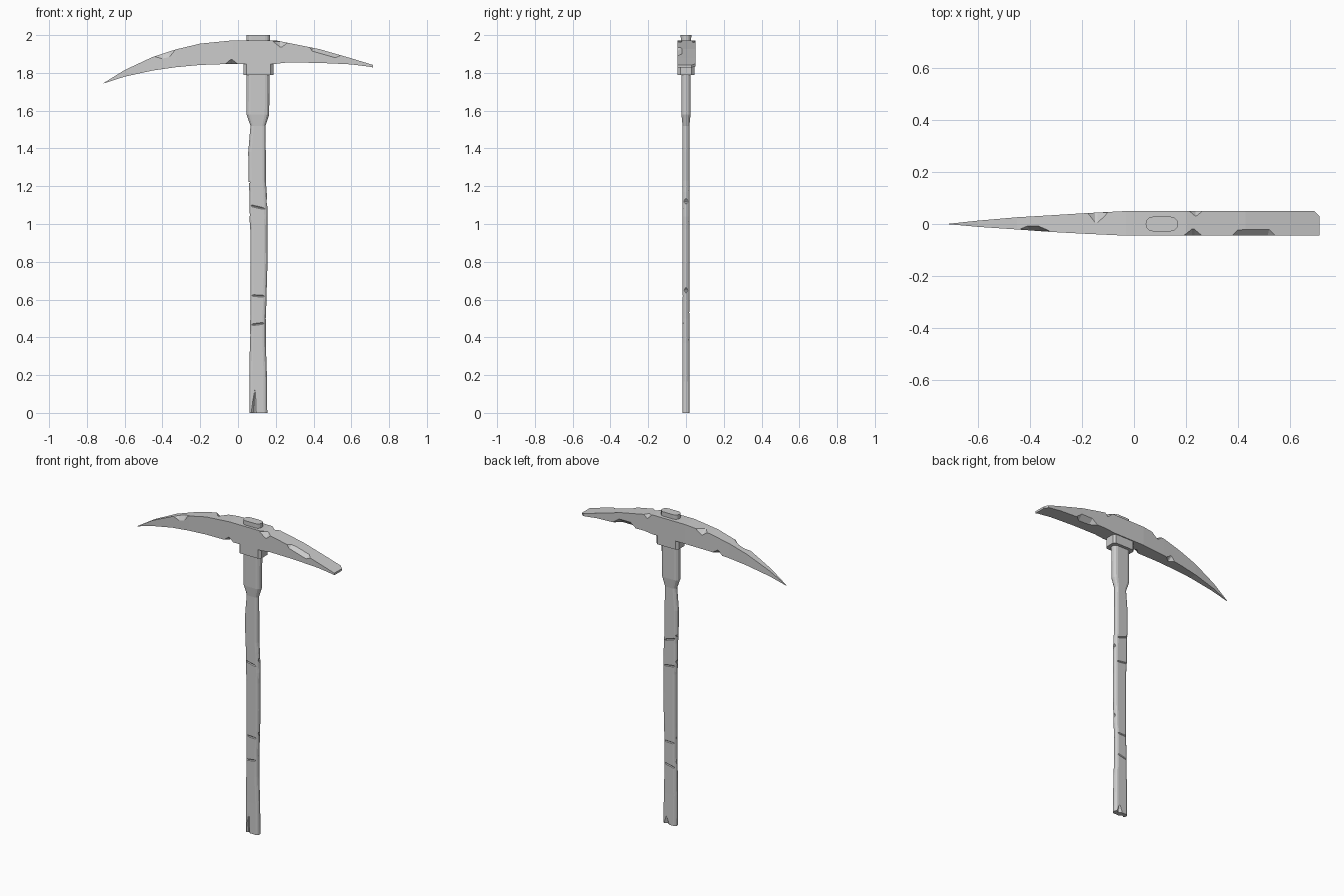
import bpy, bmesh, math
from mathutils import Vector, Matrix

if "Cube" in bpy.data.objects:
    bpy.data.objects.remove(bpy.data.objects["Cube"], do_unlink=True)

GREY = (0.6, 0.6, 0.6, 1)
grey = bpy.data.materials.new("plain grey")
grey.use_nodes = True
grey.diffuse_color = GREY
grey.node_tree.nodes["Principled BSDF"].inputs["Base Color"].default_value = GREY


def finish(bm, name):
    bmesh.ops.recalc_face_normals(bm, faces=bm.faces)
    mesh = bpy.data.meshes.new(name)
    bm.to_mesh(mesh)
    bm.free()
    mesh.materials.append(grey)
    ob = bpy.data.objects.new(name, mesh)
    bpy.context.collection.objects.link(ob)
    return ob


def loft(name, rings):
    """Skin equal-length rings of points and cap both ends."""
    bm = bmesh.new()
    loops = [[bm.verts.new(p) for p in ring] for ring in rings]
    n = len(loops[0])
    for a, b in zip(loops, loops[1:]):
        for i in range(n):
            j = (i + 1) % n
            bm.faces.new((a[i], a[j], b[j], b[i]))
    bm.faces.new(loops[0])
    bm.faces.new(loops[-1])
    return finish(bm, name)


def section(z, x0, x1, hy, r, seg):
    """Horizontal rectangle with rounded corners."""
    pts = []
    corners = ((x1 - r, hy - r), (x0 + r, hy - r), (x0 + r, r - hy), (x1 - r, r - hy))
    for k, (cx, cy) in enumerate(corners):
        for s in range(seg + 1):
            a = math.pi / 2 * (k + s / seg)
            pts.append((cx + r * math.cos(a), cy + r * math.sin(a), z))
    return pts


def carve(ob, chips):
    """Cut faceted chips, given as centre, radii, flat share and tilt."""
    for centre, (rx, ry, rz), flat, tilt in chips:
        bm = bmesh.new()
        turn = Matrix.Rotation(math.radians(tilt), 3, 'Y')
        f = rx * flat
        for s in (-1, 1):
            pts = [(s * rx, 0, 0)]
            for t in (-1, 1):
                pts += [(s * f, t * ry, 0), (s * f, 0, t * rz)]
            for p in pts:
                bm.verts.new(Vector(centre) + turn @ Vector(p))
        bmesh.ops.convex_hull(bm, input=bm.verts)
        cutter = finish(bm, "chip_cutter")
        cutter.hide_render = True
        mod = ob.modifiers.new("chip", 'BOOLEAN')
        mod.operation = 'DIFFERENCE'
        mod.solver = 'EXACT'
        mod.object = cutter
    bpy.context.view_layer.update()
    done = bpy.data.meshes.new_from_object(ob.evaluated_get(bpy.context.evaluated_depsgraph_get()))
    for mod in list(ob.modifiers):
        cutter = mod.object
        ob.modifiers.remove(mod)
        bpy.data.objects.remove(cutter, do_unlink=True)
    ob.data = done


# Worn wooden handle: height, left edge, right edge, half depth
rows = [(0, .06, .155, .019), (.2, .06, .153, .018), (.37, .063, .147, .018),
        (.5, .065, .147, .018), (.63, .066, .152, .018), (.8, .065, .156, .018),
        (.97, .065, .155, .018), (1.04, .06, .157, .018), (1.17, .06, .152, .018),
        (1.23, .056, .147, .018), (1.38, .054, .147, .018), (1.52, .066, .146, .018),
        (1.58, .045, .165, .024), (1.8, .045, .167, .025), (2, .045, .17, .028)]
handle = loft("handle", [section(z, a, b, h, h * .98, 3) for z, a, b, h in rows])

# Split at the foot and shallow scratches on both faces
scratches = [((.082, -.019, 0), (.015, .012, .13), .1, 4),
             ((.125, .019, 0), (.02, .012, .05), .1, 0)]
for i, z in enumerate((.38, .47, .53, .62, 1.02, 1.09, 1.19)):
    side = -1 if i % 2 else 1
    scratches.append(((.1, side * .018, z), (.05, .004, .005), .6, -12 + 5 * i))
    scratches.append(((.153 if i % 2 else .062, 0, z + .03), (.007, .015, .016), .2, 0))
carve(handle, scratches)

# Collar under the head
loft("collar", [section(z, .03, .187, .044, .014, 1) for z in (1.79, 1.86)])

# Curved head: x, underside, top, front y, back y
stations = [(-.712, 1.744, 1.746, -.001, .001), (-.6, 1.78, 1.815, -.011, .013),
            (-.45, 1.813, 1.885, -.021, .026), (-.33, 1.83, 1.924, -.03, .033),
            (-.2, 1.842, 1.955, -.037, .041), (-.03, 1.848, 1.972, -.045, .05),
            (.2, 1.848, 1.972, -.045, .05), (.26, 1.855, 1.96, -.045, .05),
            (.43, 1.853, 1.926, -.045, .05), (.6, 1.845, 1.877, -.045, .05),
            (.695, 1.833, 1.848, -.045, .05), (.715, 1.829, 1.842, -.045, .03)]
head = loft("pick_head", [[(x, f, lo), (x, b, lo), (x, b, hi), (x, f, hi)]
                          for x, lo, hi, f, b in stations])

# Broken edges of the head
carve(head, [((-.39, -.027, 1.905), (.07, .02, .028), .3, -18),
             ((-.145, .045, 1.964), (.045, .045, .03), .1, 0),
             ((.228, -.046, 1.967), (.045, .027, .032), .1, 0),
             ((.24, .05, 1.966), (.03, .02, .025), .1, 0),
             ((.46, -.046, 1.918), (.09, .026, .022), .7, 16),
             ((-.035, -.046, 1.847), (.035, .03, .025), .1, 0),
             ((.4, .05, 1.853), (.08, .03, .03), .5, 0),
             ((-.25, .038, 1.838), (.035, .025, .025), .1, -8)])
